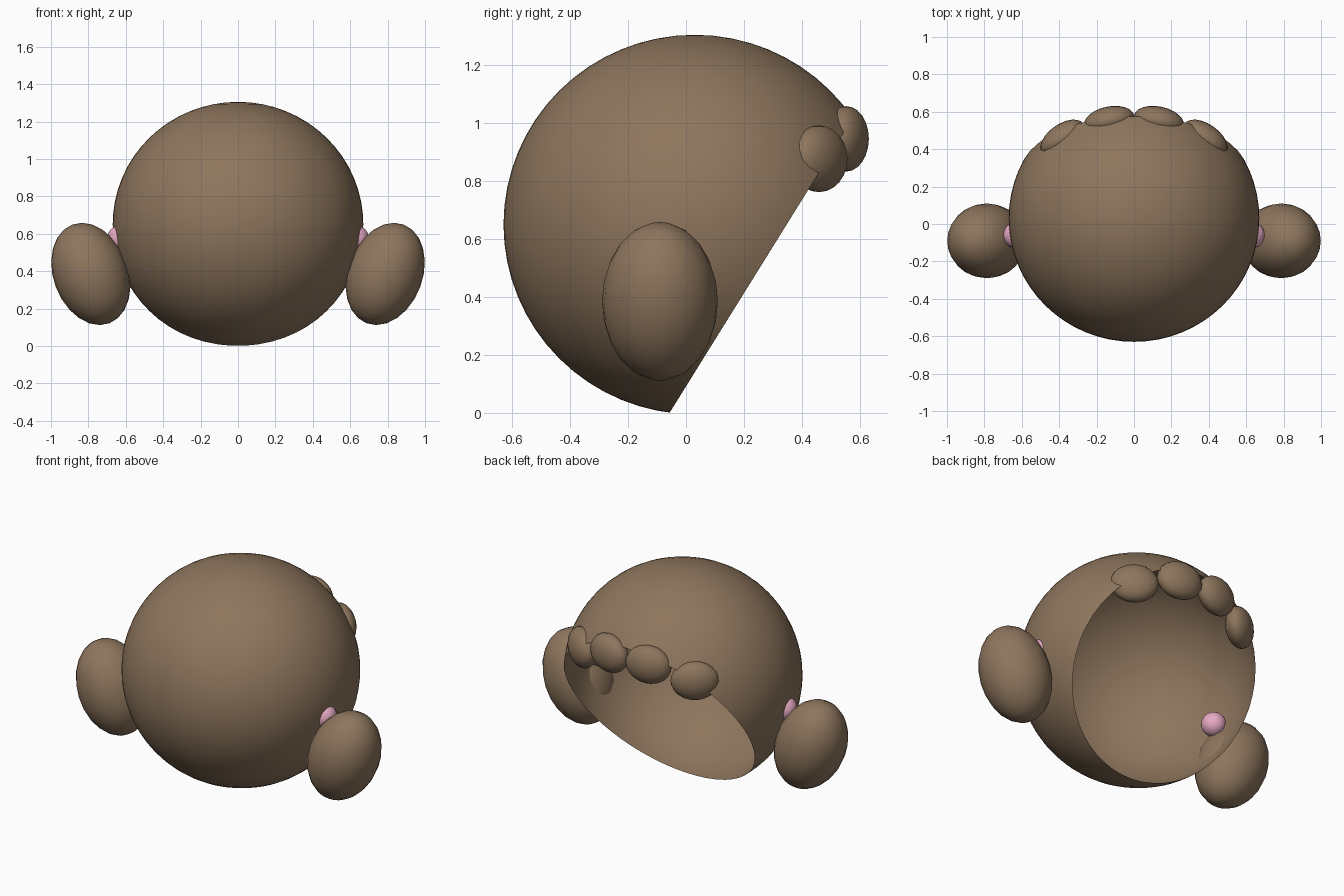
import bpy, bmesh
from math import radians
from mathutils import Matrix, Vector, Euler

if "Cube" in bpy.data.objects:
    bpy.data.objects.remove(bpy.data.objects["Cube"])


def material(name, color):
    m = bpy.data.materials.new(name)
    m.diffuse_color = (*color, 1)
    m.use_nodes = True
    m.node_tree.nodes["Principled BSDF"].inputs["Base Color"].default_value = m.diffuse_color
    return m


brown = material("brown_hair", (0.27, 0.18, 0.11))
pink = material("pink_band", (0.80, 0.40, 0.55))


def ellipsoid(name, center, radii, mat, rot=(0, 0, 0), segs=24, cut=None):
    bm = bmesh.new()
    bmesh.ops.create_uvsphere(bm, u_segments=segs, v_segments=segs // 2, radius=1)
    bm.transform(Matrix.LocRotScale(Vector(center), Euler(rot), Vector(radii)))
    if cut:  # open the shell along a plane (point, normal)
        bmesh.ops.bisect_plane(bm, geom=bm.verts[:] + bm.edges[:] + bm.faces[:],
                               plane_co=cut[0], plane_no=cut[1], clear_outer=True)
    for f in bm.faces:
        f.smooth = True
    me = bpy.data.meshes.new(name)
    bm.to_mesh(me)
    bm.free()
    me.materials.append(mat)
    ob = bpy.data.objects.new(name, me)
    bpy.context.collection.objects.link(ob)
    return ob


# Hollow hair cap, open on a slanted plane at the back
ellipsoid("hair_cap", (0, 0.03, 0.65), (0.67, 0.66, 0.655), brown, segs=64,
          cut=((0, -0.055, 0.003), (0, 0.849, -0.528)))

for side, s in (("right", 1), ("left", -1)):
    # Side bun, leaning outward at the top
    ellipsoid(f"bun_{side}", (s * 0.787, -0.09, 0.385), (0.2, 0.2, 0.282), brown,
              rot=(0, s * radians(20.5), 0))
    # Pink hair band ball
    ellipsoid(f"hair_band_{side}", (s * 0.63, -0.06, 0.575), (0.07, 0.07, 0.07), pink)
    # Fringe curls along the upper rim
    ellipsoid(f"inner_curl_{side}", (s * 0.133, 0.553, 0.946), (0.136, 0.075, 0.113), brown,
              rot=(0, 0, -s * radians(12)))
    ellipsoid(f"outer_curl_{side}", (s * 0.382, 0.459, 0.877), (0.136, 0.075, 0.115), brown,
              rot=(0, 0, -s * radians(35)))
